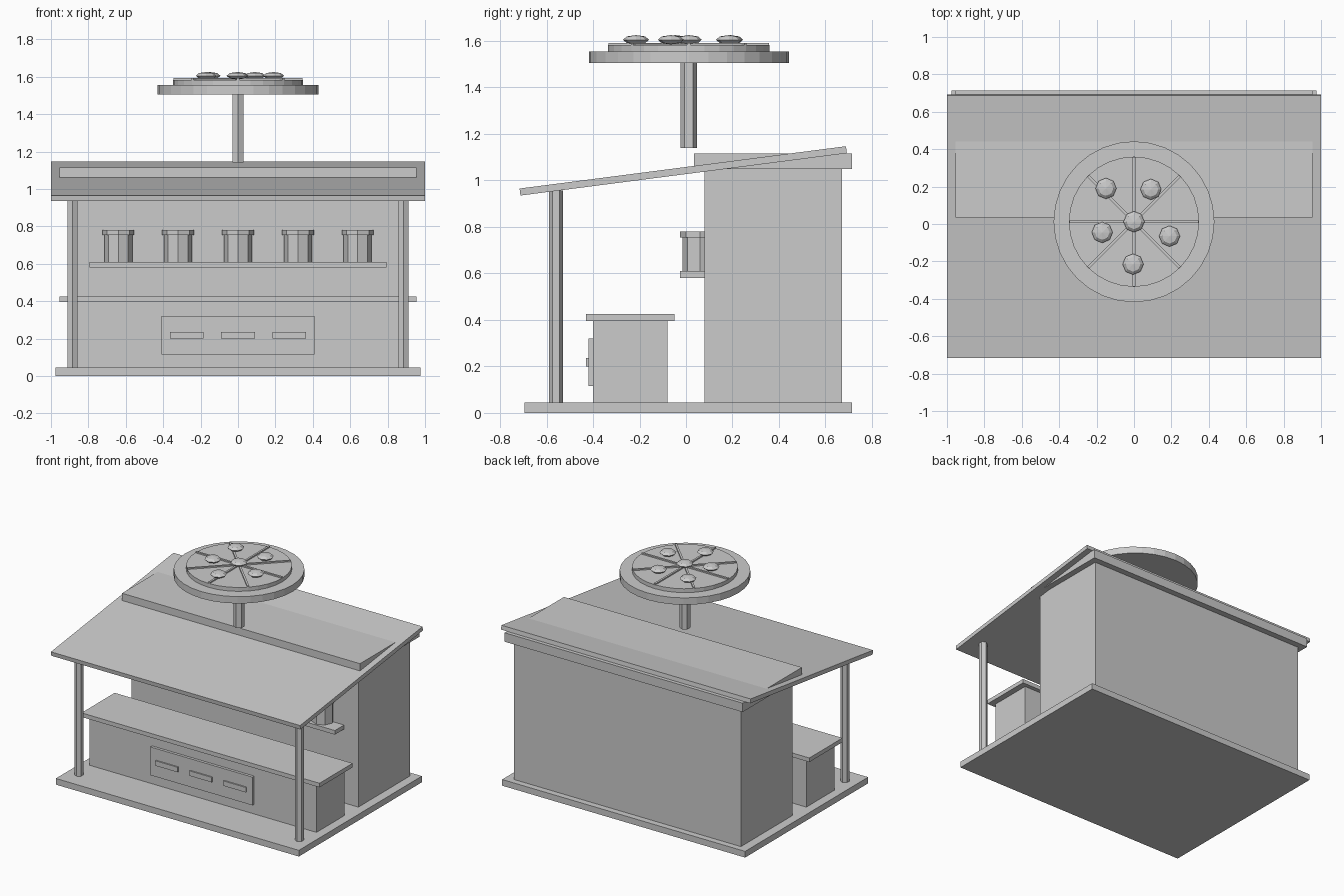
import bpy
import math
from mathutils import Matrix

old = bpy.data.objects.get("Cube")
if old:
    bpy.data.objects.remove(old, do_unlink=True)

grey = bpy.data.materials.new("plain_grey")
grey.use_nodes = True
GREY = (0.6, 0.6, 0.6, 1)
grey.diffuse_color = GREY
grey.node_tree.nodes["Principled BSDF"].inputs["Base Color"].default_value = GREY


def finish(name):
    obj = bpy.context.object
    obj.name = name
    obj.data.materials.append(grey)
    return obj


def box(name, x, y, z, turn=0):
    """Box spanning the (low, high) pair on each axis, turned about its centre."""
    spans = (x, y, z)
    bpy.ops.mesh.primitive_cube_add(size=1, location=[sum(s) / 2 for s in spans])
    obj = finish(name)
    obj.data.transform(Matrix.Diagonal([s[1] - s[0] for s in spans] + [1]))
    obj.rotation_euler.z = turn
    return obj


def prism(name, sides, radius, x, y, z, turn=0):
    """Upright prism between the two heights in z; a vertex points along y."""
    bpy.ops.mesh.primitive_cylinder_add(
        vertices=sides, radius=radius, depth=z[1] - z[0],
        location=(x, y, sum(z) / 2), rotation=(0, 0, turn))
    return finish(name)


def knob(name, x, y, z):
    """Squashed faceted ball."""
    bpy.ops.mesh.primitive_uv_sphere_add(
        segments=8, ring_count=4, radius=0.056, location=(x, y, z))
    obj = finish(name)
    obj.scale.z = 0.36
    return obj


# Floor slab and back building with its flat cap
box("floor_slab", (-0.975, 0.975), (-0.695, 0.715), (0, 0.045))
box("back_building", (-0.91, 0.91), (0.08, 0.67), (0.045, 1.05))
box("building_cap", (-0.955, 0.955), (0.035, 0.715), (1.05, 1.115))

# Sloping roof
profile = [(-0.712, 0.935), (0.692, 1.117), (0.688, 1.147), (-0.716, 0.965)]
verts = [(x, y, z) for x in (-1, 1) for y, z in profile]
faces = [(3, 2, 1, 0), (4, 5, 6, 7)]
faces += [(i, (i + 1) % 4, (i + 1) % 4 + 4, i + 4) for i in range(4)]
mesh = bpy.data.meshes.new("sloping_roof")
mesh.from_pydata(verts, [], faces)
mesh.materials.append(grey)
bpy.context.collection.objects.link(bpy.data.objects.new("sloping_roof", mesh))

# Front posts
for side, x in (("left", 0.885), ("right", -0.885)):
    prism(side + "_post", 6, 0.03, x, -0.56, (0.045, 0.957))

# Counter with raised front panel and bars
box("counter_body", (-0.91, 0.91), (-0.4, -0.08), (0.045, 0.395))
box("counter_top", (-0.955, 0.955), (-0.43, -0.05), (0.395, 0.425))
box("front_panel", (-0.41, 0.41), (-0.42, -0.4), (0.115, 0.32))
for i, x in enumerate((-0.274, 0, 0.274)):
    box(f"panel_bar_{i}", (x - 0.09, x + 0.09), (-0.43, -0.42), (0.2, 0.236))

# Wall shelf with lidded jars
box("wall_shelf", (-0.795, 0.795), (-0.025, 0.09), (0.58, 0.61))
for i in range(5):
    x = (i - 2) * 0.32
    prism(f"jar_{i}", 8, 0.075, x, 0.06, (0.61, 0.755))
    prism(f"jar_lid_{i}", 8, 0.085, x, 0.06, (0.755, 0.78))

# Wheel sign on its pole
CY = 0.012
prism("sign_pole", 6, 0.035, 0, CY, (1.14, 1.505))
prism("wheel_rim", 32, 0.43, 0, CY, (1.505, 1.555))
prism("wheel_plate", 32, 0.348, 0, CY, (1.555, 1.583))
for i in range(4):
    box(f"spoke_{i}", (-0.345, 0.345), (CY - 0.007, CY + 0.007),
        (1.578, 1.592), i * math.pi / 4)

# Hub and ring of knobs
knob("wheel_hub", 0, CY, 1.605)
spots = [(-0.15, 0.19), (0.09, 0.185), (0.19, -0.065), (-0.005, -0.215), (-0.17, -0.045)]
for i, (x, y) in enumerate(spots):
    knob(f"wheel_knob_{i}", x, y, 1.605)
